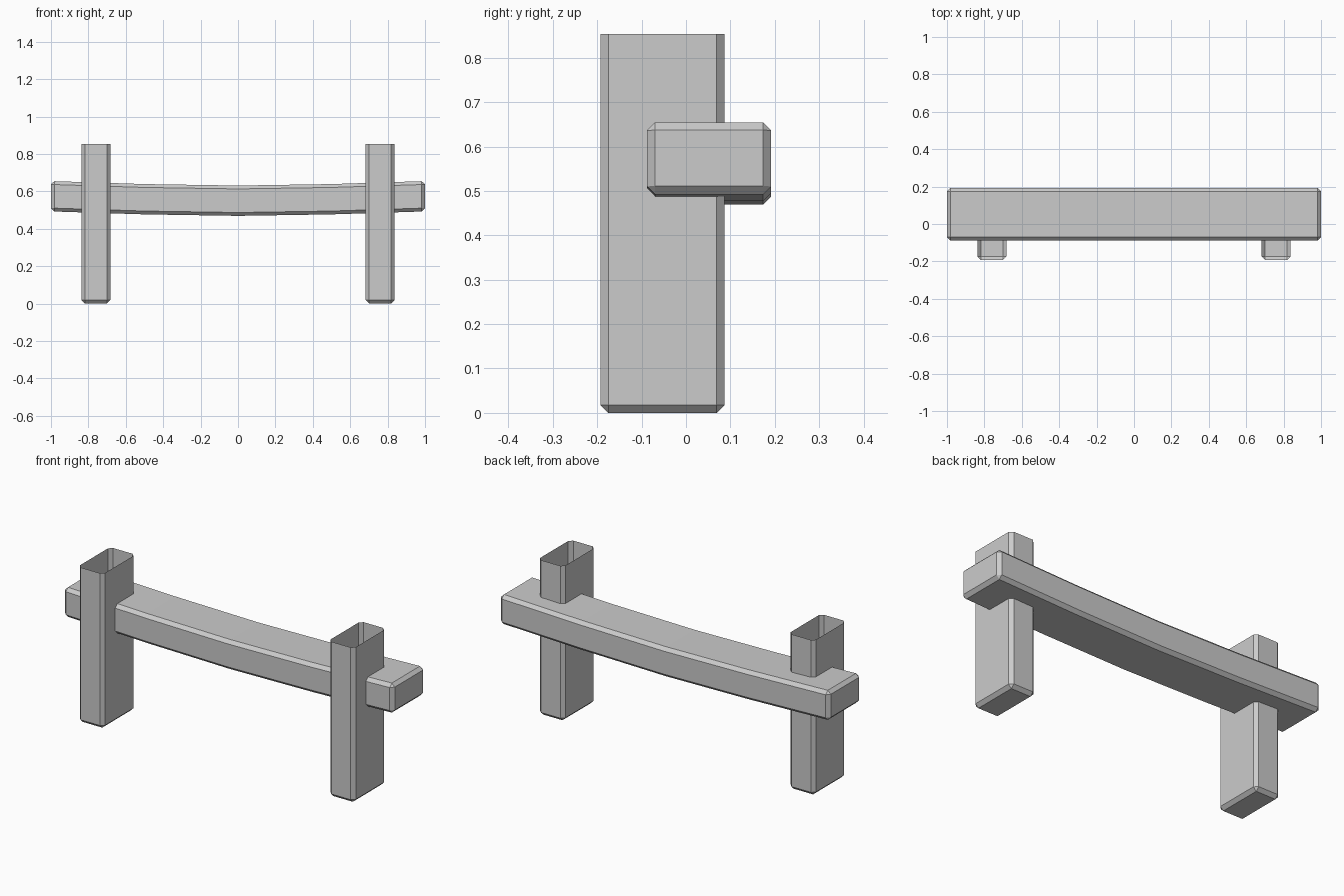
import bpy, bmesh
from mathutils import Vector

if "Cube" in bpy.data.objects:
    bpy.data.objects.remove(bpy.data.objects["Cube"])

CHAMFER = 0.018


def box(lo, hi):
    bm = bmesh.new()
    bmesh.ops.create_cube(bm, size=1)
    lo, hi = Vector(lo), Vector(hi)
    for v in bm.verts:
        v.co = Vector([lo[i] + (v.co[i] + 0.5) * (hi[i] - lo[i]) for i in range(3)])
    return bm


def chamfer(bm):
    edges = [e for e in bm.edges if not e.is_boundary]
    bmesh.ops.bevel(bm, geom=edges, offset=CHAMFER, offset_type='OFFSET',
                    segments=1, profile=0.5, affect='EDGES')


def finish(bm, name):
    bm.normal_update()
    mesh = bpy.data.meshes.new(name)
    bm.to_mesh(mesh)
    bm.free()
    obj = bpy.data.objects.new(name, mesh)
    bpy.context.collection.objects.link(obj)
    return obj


# Posts: chamfered shells, open at the top
for side, x in (("left", -0.76), ("right", 0.76)):
    bm = box((x - 0.077, -0.193, 0), (x + 0.077, 0.087, 0.853))
    top = [f for f in bm.faces if f.normal.z > 0.9]
    bmesh.ops.delete(bm, geom=top, context='FACES_ONLY')
    # drop nothing but the cap, so the rim stays a boundary
    chamfer(bm)
    finish(bm, side + "_post")

# Sagging rail: chamfered beam cut in four lengths and bowed down in the middle
bm = box((-1, -0.088, 0.469), (1, 0.192, 0.631))
chamfer(bm)
for x in (-0.5, 0, 0.5):
    bmesh.ops.bisect_plane(bm, geom=bm.verts[:] + bm.edges[:] + bm.faces[:],
                           plane_co=(x, 0, 0), plane_no=(1, 0, 0))
for v in bm.verts:
    v.co.z += 0.024 * abs(v.co.x) ** 1.6
finish(bm, "sagging_rail")
